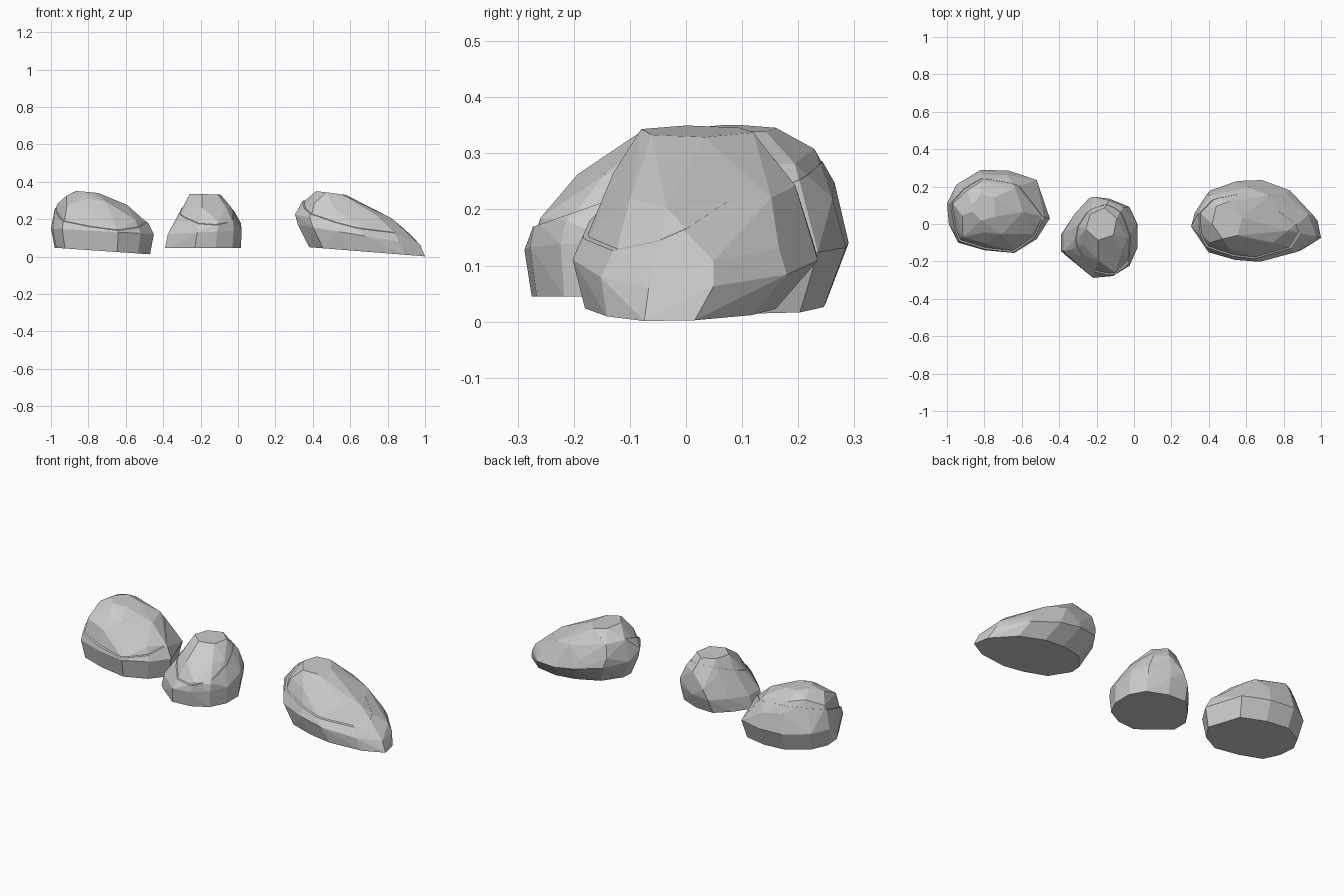
import bpy, bmesh
from mathutils import Vector

if "Cube" in bpy.data.objects:
    bpy.data.objects.remove(bpy.data.objects["Cube"])


def rock(name, outline, levels, ledge_point, ledge_normal):
    """Faceted boulder: one plan outline fitted to stacked levels, hulled, with a recessed cap."""
    xs, ys = [p[0] for p in outline], [p[1] for p in outline]
    ax, bx, ay, by = min(xs), max(xs), min(ys), max(ys)
    hull = bmesh.new()
    n = len(outline)
    for k, (x0, x1, y0, y1, z0, z1) in enumerate(levels):
        step = 2 if k == len(levels) - 1 else 1
        for i in range(0, n, step):
            # upper levels drop every third point for irregular facets
            if step == 1 and k > 1 and (i + k) % 3 == 0:
                continue
            u = (outline[i][0] - ax) / (bx - ax)
            v = (outline[i][1] - ay) / (by - ay)
            hull.verts.new((x0 + u * (x1 - x0), y0 + v * (y1 - y0), z0 + u * (z1 - z0)))
    res = bmesh.ops.convex_hull(hull, input=hull.verts[:])
    junk = {g for g in res["geom_interior"] + res["geom_unused"]
            if isinstance(g, bmesh.types.BMVert)}
    bmesh.ops.delete(hull, geom=list(junk), context='VERTS')
    bmesh.ops.dissolve_limit(hull, angle_limit=0.08, verts=hull.verts[:], edges=hull.edges[:])

    # split along the sloping crack, pull the cap back to leave a ledge at the front
    c, nrm = Vector(ledge_point), Vector(ledge_normal).normalized()
    cap = hull.copy()
    for b, upper in ((hull, False), (cap, True)):
        cut = bmesh.ops.bisect_plane(b, geom=b.verts[:] + b.edges[:] + b.faces[:],
                                     plane_co=c, plane_no=nrm,
                                     clear_inner=upper, clear_outer=not upper)
        if not upper:
            rim = [g for g in cut["geom_cut"] if isinstance(g, bmesh.types.BMEdge)]
            bmesh.ops.contextual_create(b, geom=rim)
    pivot = c + Vector((0, 0.12, 0.042))
    for v in cap.verts:
        d = v.co - pivot
        h = nrm * d.dot(nrm)
        v.co = pivot + h + (d - h) * 0.972
    mesh = bpy.data.meshes.new(name)
    cap.to_mesh(mesh)
    hull.from_mesh(mesh)
    bmesh.ops.recalc_face_normals(hull, faces=hull.faces[:])
    hull.to_mesh(mesh)
    hull.free()
    cap.free()
    bpy.context.collection.objects.link(bpy.data.objects.new(name, mesh))


# left boulder
rock("left_rock",
     [(-1, .11), (-.95, .21), (-.82, .29), (-.67, .285), (-.52, .235), (-.45, .03),
      (-.52, -.08), (-.64, -.155), (-.8, -.14), (-.94, -.10), (-.99, 0)],
     [(-.98, -.47, -.13, .25, .047, .012), (-1, -.45, -.155, .29, .15, .12),
      (-.975, -.48, -.125, .265, .28, .18), (-.93, -.59, -.06, .23, .325, .275),
      (-.87, -.73, .01, .16, .35, .337)],
     (-.72, .07, .22), (.1, -.33, 1))

# small middle boulder
rock("middle_rock",
     [(-.39, -.14), (-.39, -.04), (-.33, .06), (-.25, .145), (-.14, .14), (-.03, .09),
      (.015, 0), (.015, -.12), (-.03, -.22), (-.12, -.275), (-.23, -.285), (-.36, -.17)],
     [(-.39, .015, -.275, .11, .045, .045), (-.375, .02, -.288, .14, .12, .14),
      (-.33, .015, -.278, .145, .185, .18), (-.3, -.03, -.2, .13, .26, .26),
      (-.26, -.09, -.09, .09, .335, .33)],
     (-.18, -.07, .24), (0, -.35, 1))

# long right boulder, tapering to a low tip
rock("right_rock",
     [(.305, -.02), (.31, .06), (.4, .18), (.55, .23), (.69, .235), (.85, .18),
      (.98, .05), (1, -.065), (.88, -.15), (.68, -.2), (.54, -.19), (.39, -.15)],
     [(.38, 1, -.18, .16, .05, .001), (.32, .975, -.202, .235, .17, .06),
      (.305, .95, -.175, .215, .225, .105), (.34, .83, -.145, .195, .295, .20),
      (.41, .58, -.09, .12, .35, .328)],
     (.65, .02, .22), (.22, -.35, 1))
